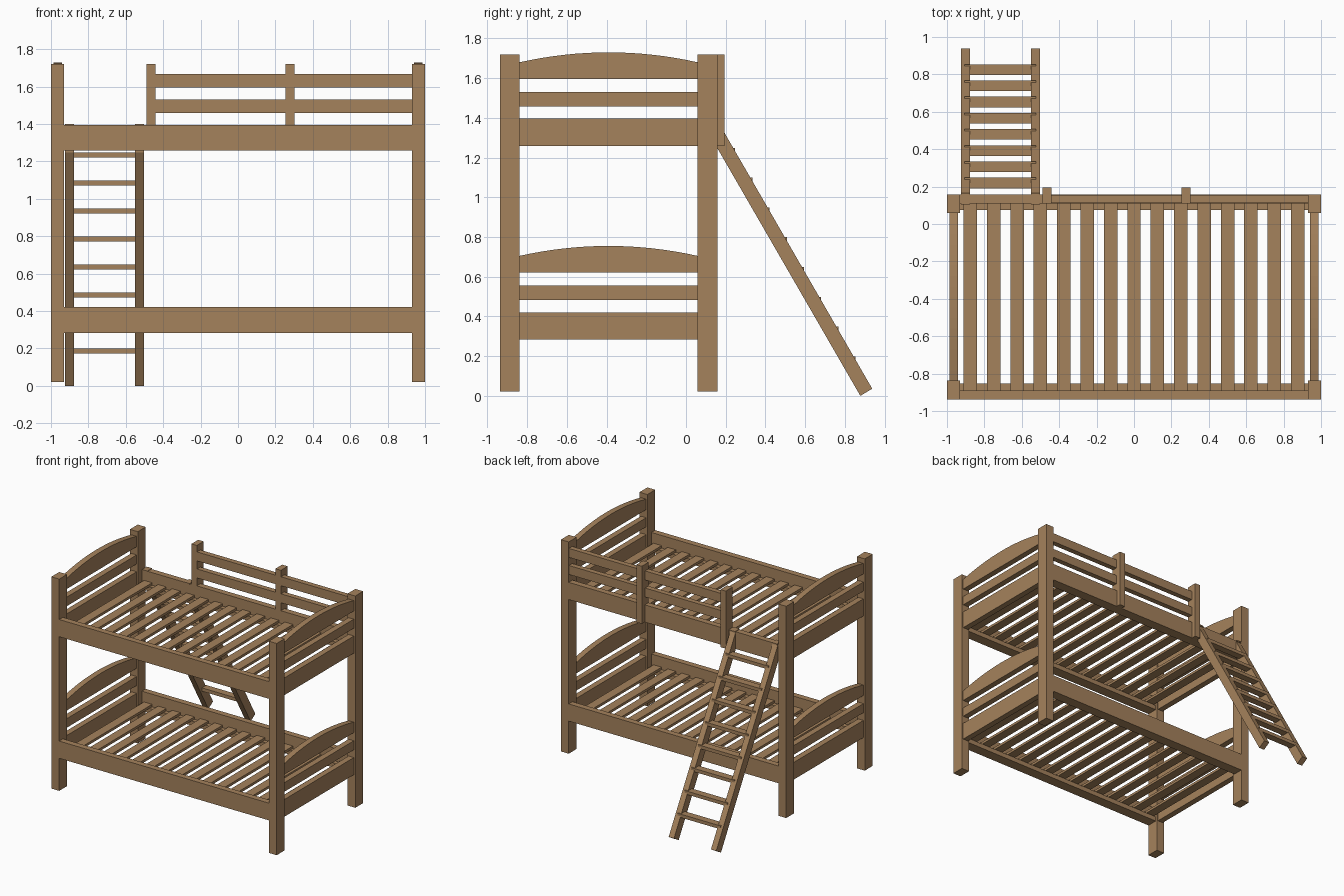
import bpy, bmesh

if "Cube" in bpy.data.objects:
    bpy.data.objects.remove(bpy.data.objects["Cube"])

wood = bpy.data.materials.new("brown wood")
wood.diffuse_color = (0.376, 0.223, 0.107, 1)
wood.use_nodes = True
wood.node_tree.nodes["Principled BSDF"].inputs["Base Color"].default_value = wood.diffuse_color


def finish(name, bm):
    bmesh.ops.recalc_face_normals(bm, faces=bm.faces)
    me = bpy.data.meshes.new(name)
    bm.to_mesh(me)
    bm.free()
    me.materials.append(wood)
    ob = bpy.data.objects.new(name, me)
    bpy.context.collection.objects.link(ob)
    return ob


def prism(name, x0, x1, profile):
    """Extrude a (y, z) outline from x0 to x1."""
    bm = bmesh.new()
    f = bm.faces.new([bm.verts.new((x0, y, z)) for y, z in profile])
    r = bmesh.ops.extrude_face_region(bm, geom=[f])
    vs = [v for v in r["geom"] if isinstance(v, bmesh.types.BMVert)]
    bmesh.ops.translate(bm, verts=vs, vec=(x1 - x0, 0, 0))
    return finish(name, bm)


def box(name, x0, x1, y0, y1, z0, z1):
    return prism(name, x0, x1, [(y0, z0), (y1, z0), (y1, z1), (y0, z1)])


FRONT, BACK = -0.938, 0.158      # outer faces of the bed frame
IN_F, IN_B = -0.838, 0.058       # inner faces of the posts

# corner posts
for side, x in (("left", -1), ("right", 0.93)):
    box(f"front_post_{side}", x, x + 0.07, FRONT, IN_F, 0.022, 1.72)
    box(f"back_post_{side}", x, x + 0.07, IN_B, BACK, 0.022, 1.72)

for level, z in (("lower", 0.283), ("upper", 1.258)):
    # long rails and slat ledgers
    box(f"{level}_front_rail", -0.93, 0.93, FRONT, -0.89, z, z + 0.138)
    box(f"{level}_back_rail", -0.93, 0.93, 0.11, BACK, z, z + 0.138)
    box(f"{level}_front_ledger", -0.93, 0.93, -0.89, -0.852, z, z + 0.037)
    box(f"{level}_back_ledger", -0.93, 0.93, 0.075, 0.11, z, z + 0.037)
    # mattress slats
    for i in range(15):
        x = -0.875 + 0.125 * i
        box(f"{level}_slat_{i + 1}", x - 0.036, x + 0.036, -0.89, 0.11, z + 0.037, z + 0.057)
    # end boards: rail, slat and arched top
    for side, x in (("left", -0.987), ("right", 0.94)):
        box(f"{level}_end_rail_{side}", x, x + 0.047, IN_F, IN_B, z, z + 0.138)
        box(f"{level}_end_slat_{side}", x, x + 0.047, IN_F, IN_B, z + 0.2, z + 0.273)
        arch = [(IN_F, z + 0.338), (IN_B, z + 0.338)]
        for i in range(17):
            t = 1 - i / 8
            arch.append(((IN_F + IN_B) / 2 + t * (IN_B - IN_F) / 2,
                         z + 0.472 - 0.05 * t * t))
        prism(f"{level}_end_arch_{side}", x, x + 0.047, arch)

# guard rail at the back of the upper bed, with posts notched over the long rail
for i, z in enumerate((1.458, 1.595)):
    box(f"guard_rail_{i + 1}", -0.46, 0.93, 0.113, 0.155, z, z + 0.072)
for i, x in enumerate((-0.49, 0.255)):
    prism(f"guard_post_{i + 1}", x, x + 0.048,
          [(BACK, 1.258), (0.195, 1.258), (0.195, 1.72), (0.11, 1.72),
           (0.11, 1.396), (BACK, 1.396)])

# ladder stiles with a thin hook over the rail
for side, x in (("left", -0.925), ("right", -0.55)):
    prism(f"ladder_stile_{side}", x, x + 0.047,
          [(0.878, 0), (0.938, 0.036), (BACK, 1.387), (BACK, 1.247)])
    box(f"ladder_hook_{side}", x, x + 0.047, 0.105, 0.165, 1.39, 1.4)

# ladder rungs
for i in range(8):
    y, z = 0.797 - 0.0866 * i, 0.172 + 0.15 * i
    box(f"ladder_rung_{i + 1}", -0.905, -0.523, y, y + 0.057, z, z + 0.027)
